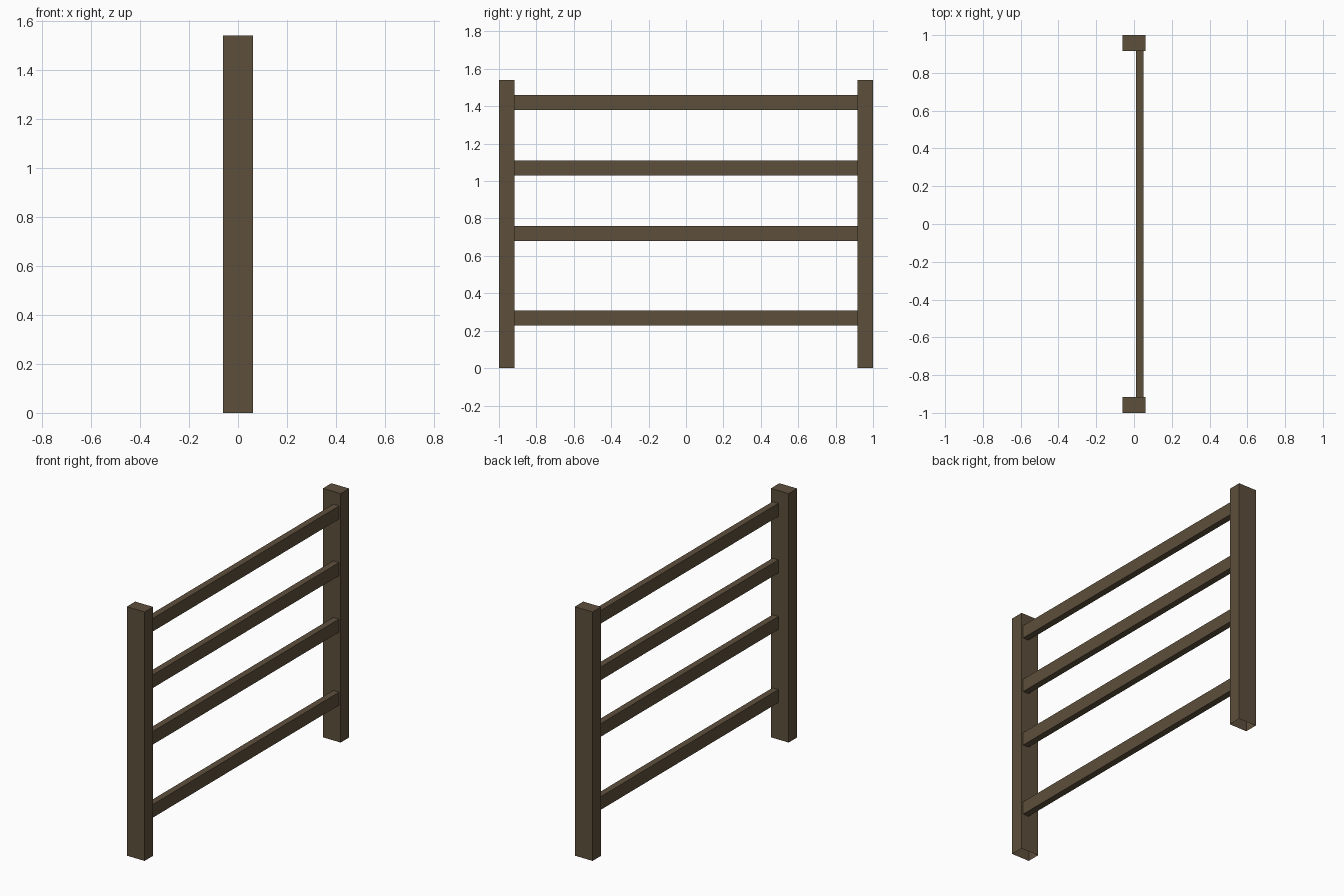
import bpy, bmesh

if "Cube" in bpy.data.objects:
    bpy.data.objects.remove(bpy.data.objects["Cube"])

wood = bpy.data.materials.new("dark_wood")
wood.diffuse_color = (0.11, 0.08, 0.045, 1)
wood.use_nodes = True
wood.node_tree.nodes["Principled BSDF"].inputs["Base Color"].default_value = wood.diffuse_color


def box(name, lo, hi, open_dirs):
    """Box between two corners, leaving out faces pointing along open_dirs."""
    bm = bmesh.new()
    bmesh.ops.create_cube(bm, size=1)
    for v in bm.verts:
        for i in range(3):
            v.co[i] = (lo[i] + hi[i]) / 2 + v.co[i] * (hi[i] - lo[i])
    bm.normal_update()
    hidden = [f for f in bm.faces
              if any(f.normal[a] * s > 0.9 for a, s in open_dirs)]
    bmesh.ops.delete(bm, geom=hidden, context='FACES')
    mesh = bpy.data.meshes.new(name)
    bm.to_mesh(mesh)
    bm.free()
    mesh.materials.append(wood)
    obj = bpy.data.objects.new(name, mesh)
    bpy.context.collection.objects.link(obj)
    return obj


INNER = 0.917

# Two upright posts, open underneath
for name, y0, y1 in (("front_post", -1, -INNER), ("back_post", INNER, 1)):
    box(name, (-0.061, y0, 0), (0.061, y1, 1.54), [(2, -1)])

# Four rails between the posts, ends open where they butt the posts
for i, z in enumerate((0.228, 0.68, 1.03, 1.38)):
    box(f"rail_{i + 1}", (0.01, -INNER, z), (0.05, INNER, z + 0.081),
        [(1, 1), (1, -1)])
